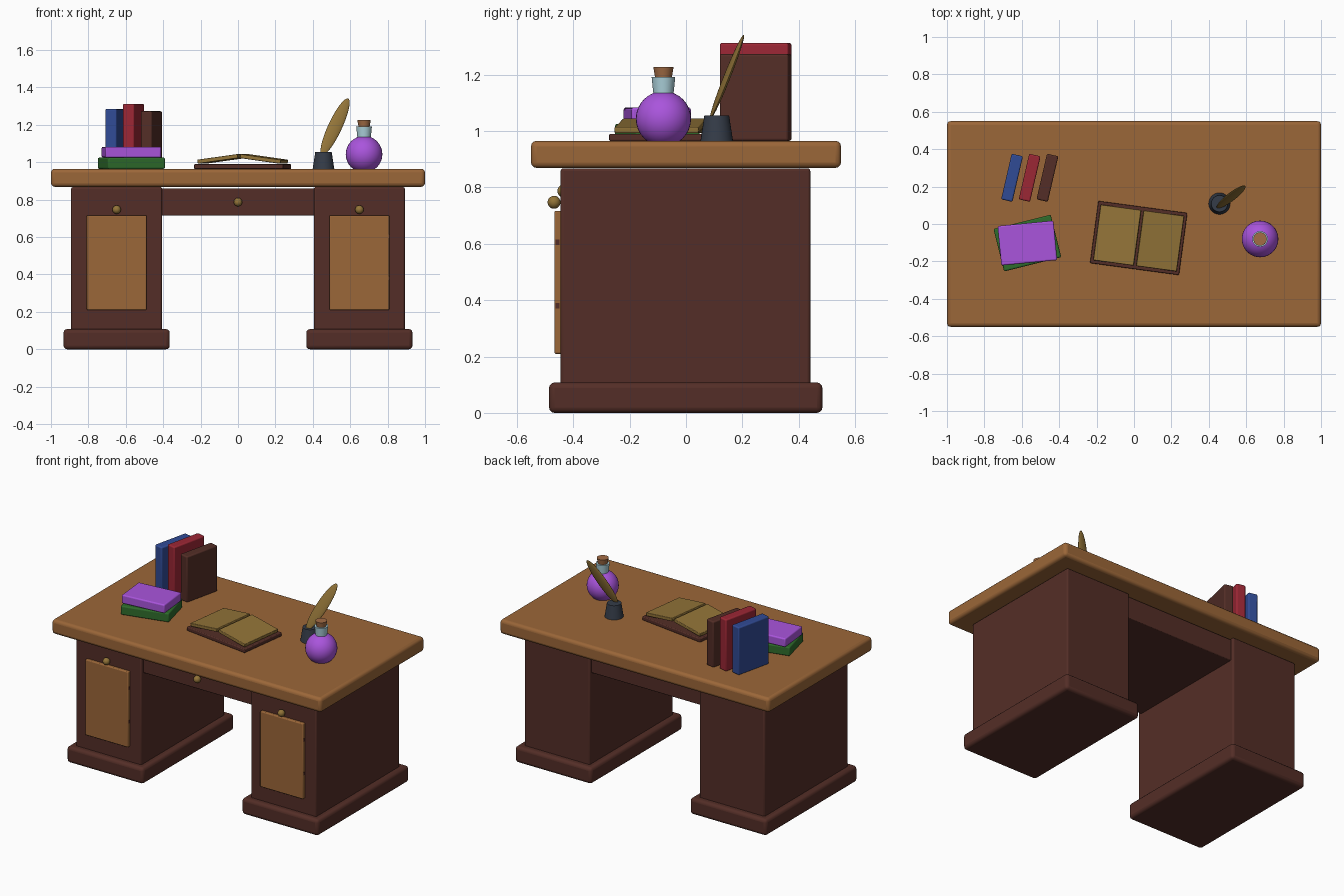
import bpy, math
from mathutils import Matrix, Vector

if "Cube" in bpy.data.objects:
    bpy.data.objects.remove(bpy.data.objects["Cube"])


def mat(name, r, g, b):
    m = bpy.data.materials.new(name)
    m.diffuse_color = (r, g, b, 1)
    m.use_nodes = True
    m.node_tree.nodes["Principled BSDF"].inputs["Base Color"].default_value = m.diffuse_color
    return m


WOOD = mat("oak", 0.33, 0.135, 0.04)
DARK = mat("dark_wood", 0.088, 0.027, 0.02)
GOLD = mat("old_gold", 0.29, 0.175, 0.04)
PURPLE = mat("purple", 0.40, 0.09, 0.72)
BLUE = mat("blue", 0.03, 0.07, 0.30)
RED = mat("red", 0.33, 0.02, 0.035)
GREEN = mat("green", 0.028, 0.15, 0.025)
GLASS = mat("pale_glass", 0.42, 0.65, 0.72)
INK = mat("slate", 0.035, 0.045, 0.065)
CORK = mat("cork", 0.36, 0.15, 0.06)


def finish(name, m):
    ob = bpy.context.object
    ob.name = name
    ob.data.materials.append(m)
    bpy.ops.object.shade_smooth_by_angle(angle=math.radians(35))
    return ob


def box(name, m, center, size, rot=(0, 0, 0), bevel=0.008):
    """Rounded box; rotation in degrees."""
    bpy.ops.mesh.primitive_cube_add(size=1, location=center,
                                    rotation=[math.radians(a) for a in rot])
    ob = bpy.context.object
    ob.data.transform(Matrix.Diagonal((*size, 1)))
    finish(name, m)
    if bevel:
        mod = ob.modifiers.new("rounded", 'BEVEL')
        mod.width = bevel
        mod.segments = 3
    return ob


def cone(name, m, xy, z0, z1, r0, r1):
    bpy.ops.mesh.primitive_cone_add(vertices=32, radius1=r0, radius2=r1, depth=z1 - z0,
                                    location=(xy[0], xy[1], (z0 + z1) / 2))
    return finish(name, m)


def ball(name, m, center, radii, rot=(0, 0, 0), seg=32):
    bpy.ops.mesh.primitive_uv_sphere_add(segments=seg, ring_count=seg // 2, radius=1,
                                         location=center,
                                         rotation=[math.radians(a) for a in rot])
    bpy.context.object.data.transform(Matrix.Diagonal((*radii, 1)))
    return finish(name, m)


# Desk body
box("desktop", WOOD, (0, 0, 0.917), (2, 1.1, 0.096), bevel=0.02)
box("drawer", DARK, (0, 0, 0.788), (0.84, 0.84, 0.145), bevel=0.005)
ball("drawer_knob", GOLD, (0, -0.433, 0.787), (0.023,) * 3, seg=20)

# Pedestals with plinth, door panel, knob and hinges
for side, s in (("left", -1), ("right", 1)):
    x = 0.649 * s
    box(side + "_pedestal", DARK, (x, -0.002, 0.46), (0.486, 0.886, 0.815), bevel=0.01)
    box(side + "_plinth", DARK, (x, -0.001, 0.054), (0.568, 0.97, 0.108), bevel=0.02)
    box(side + "_door", WOOD, (x, -0.454, 0.463), (0.32, 0.026, 0.507), bevel=0.006)
    ball(side + "_knob", GOLD, (x, -0.468, 0.747), (0.023,) * 3, seg=20)
    for z in (0.605, 0.38):
        box(side + "_hinge", DARK, (x + 0.16, -0.456, z), (0.005, 0.014, 0.02), bevel=0)

# Standing books
for name, m, x, top in (("blue_book", BLUE, -0.652, 1.285),
                        ("red_book", RED, -0.558, 1.312),
                        ("brown_book", DARK, -0.463, 1.273)):
    box(name, m, (x, 0.247, (0.965 + top) / 2), (0.062, 0.25, top - 0.965), (0, 0, -13))

# Stacked books
box("green_book", GREEN, (-0.57, -0.102, 0.995), (0.315, 0.234, 0.06), (0, 0, 14))
box("purple_book", PURPLE, (-0.57, -0.102, 1.054), (0.30, 0.212, 0.058), (0, 0, 5.5))

# Open book: cover and two tilted page blocks
center = Vector((0.025, -0.075, 0.977))
turn = Matrix.Rotation(math.radians(-7.7), 3, 'Z')
box("open_book_cover", DARK, center, (0.48, 0.335, 0.025), (0, 0, -7.7), bevel=0.005)
for side, s in (("left", -1), ("right", 1)):
    pos = center + turn @ Vector((0.115 * s, 0, 0.041))
    box(side + "_pages", GOLD, pos, (0.22, 0.30, 0.022), (0, 8 * s, -7.7), bevel=0.004)

# Inkwell and quill
cone("inkwell", INK, (0.457, 0.109), 0.963, 1.054, 0.058, 0.044)
ball("quill", GOLD, (0.519, 0.145, 1.19), (0.037, 0.011, 0.177), (-20, 25, 0))

# Potion flask
FLASK = (0.674, -0.08)
ball("flask_body", PURPLE, (*FLASK, 1.043), (0.098,) * 3)
cone("flask_neck", GLASS, FLASK, 1.115, 1.192, 0.034, 0.042)
cone("flask_cork", CORK, FLASK, 1.18, 1.227, 0.028, 0.036)
